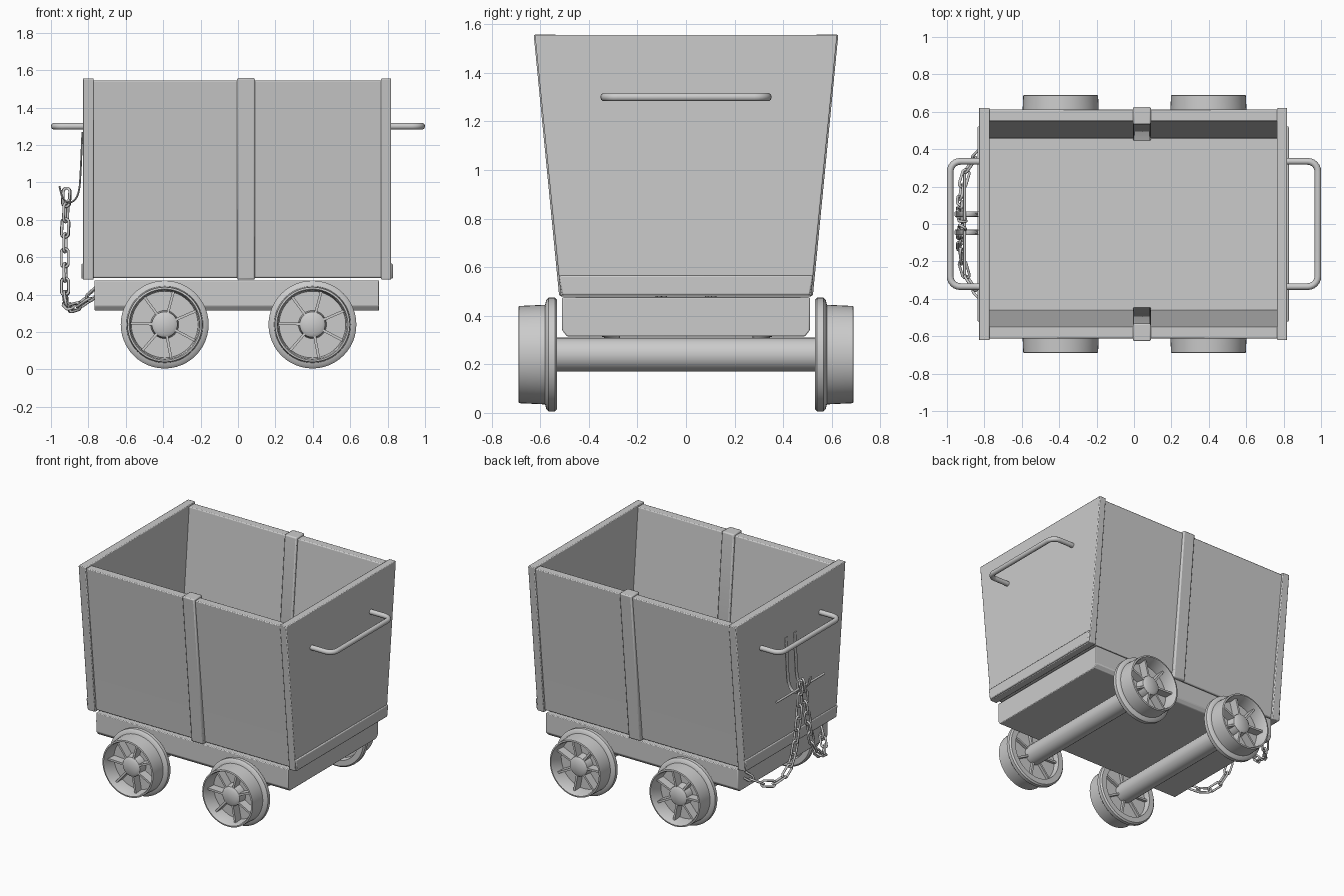
import bpy, bmesh, math
from mathutils import Vector, Matrix

if "Cube" in bpy.data.objects:
    bpy.data.objects.remove(bpy.data.objects["Cube"])


def finish(name, bm, bevel=0.0, segs=2):
    bmesh.ops.recalc_face_normals(bm, faces=bm.faces)
    me = bpy.data.meshes.new(name)
    bm.to_mesh(me)
    bm.free()
    me.shade_smooth()
    me.set_sharp_from_angle(angle=math.radians(35))
    ob = bpy.data.objects.new(name, me)
    bpy.context.collection.objects.link(ob)
    if bevel:
        mod = ob.modifiers.new("bevel", 'BEVEL')
        mod.width, mod.segments, mod.limit_method = bevel, segs, 'ANGLE'
    return ob


def prism(name, yz, x0, x1, bevel=0.0):
    """Extrude a y-z outline from x0 to x1."""
    bm = bmesh.new()
    f = bm.faces.new([bm.verts.new((x0, y, z)) for y, z in yz])
    ext = bmesh.ops.extrude_face_region(bm, geom=[f])
    vs = [v for v in ext["geom"] if isinstance(v, bmesh.types.BMVert)]
    bmesh.ops.translate(bm, vec=(x1 - x0, 0, 0), verts=vs)
    return finish(name, bm, bevel)


def tube(name, pts, r, cyclic=False, res=3):
    """Round bar along a list of points."""
    cu = bpy.data.curves.new(name, 'CURVE')
    cu.dimensions = '3D'
    cu.bevel_depth, cu.bevel_resolution, cu.use_fill_caps = r, res, True
    sp = cu.splines.new('POLY')
    sp.points.add(len(pts) - 1)
    for p, co in zip(sp.points, pts):
        p.co = (*co, 1)
    sp.use_cyclic_u = cyclic
    sp.use_smooth = True
    ob = bpy.data.objects.new(name, cu)
    bpy.context.collection.objects.link(ob)
    dg = bpy.context.evaluated_depsgraph_get()
    me = bpy.data.meshes.new_from_object(ob.evaluated_get(dg))
    bpy.data.objects.remove(ob)
    ob = bpy.data.objects.new(name, me)
    bpy.context.collection.objects.link(ob)
    return ob


def smooth_path(pts, n=12):
    """Catmull-Rom samples through the points."""
    p = [Vector(q) for q in pts]
    p = [2 * p[0] - p[1]] + p + [2 * p[-1] - p[-2]]
    out = []
    for i in range(1, len(p) - 2):
        a, b, c, d = p[i - 1:i + 3]
        for k in range(n):
            t = k / n
            out.append(0.5 * (2 * b + (c - a) * t + (2 * a - 5 * b + 4 * c - d) * t * t
                              + (3 * b - a - 3 * c + d) * t ** 3))
    return out + [p[-2]]


# Hollow body: side walls and floor
prism("body_shell", [(-0.612, 1.545), (-0.508, 0.57), (-0.50, 0.49), (0.50, 0.49), (0.508, 0.57),
                     (0.612, 1.545), (0.55, 1.545), (0.46, 0.56), (-0.46, 0.56), (-0.55, 1.545)],
      -0.79, 0.79, 0.006)

# End plates with a lower cross band
for side, xa, xb, xc in (("left", -0.83, -0.772, -0.838), ("right", 0.765, 0.818, 0.828)):
    prism(side + "_end_plate", [(-0.622, 1.556), (-0.515, 0.48), (0.515, 0.48), (0.622, 1.556)], xa, xb, 0.005)
    prism(side + "_end_band", [(-0.522, 0.565), (-0.51, 0.485), (0.51, 0.485), (0.522, 0.565)],
          xc, 0.78 * (1 if xc > 0 else -1), 0.006)

# Middle straps wrapping over both side walls
for side, s in (("front", -1), ("back", 1)):
    prism(side + "_strap", [(s * 0.627, 1.558), (s * 0.522, 0.48), (s * 0.47, 0.48), (s * 0.445, 0.555),
                            (s * 0.533, 1.558)], -0.005, 0.09, 0.008)

# Chassis block with chamfered lower corners
prism("chassis", [(-0.51, 0.476), (-0.51, 0.34), (-0.49, 0.315), (0.49, 0.315), (0.51, 0.34), (0.51, 0.476)],
      -0.768, 0.755, 0.005)

# Axles and flanged wheels
PROFILE = [(0, 0.66), (0.05, 0.66), (0.068, 0.648), (0.075, 0.59), (0.178, 0.59), (0.184, 0.68), (0.19, 0.69),
           (0.20, 0.688), (0.205, 0.58), (0.225, 0.575), (0.235, 0.565), (0.235, 0.54), (0.225, 0.53),
           (0.187, 0.53), (0.18, 0.57), (0, 0.57)]
for end, cx in (("left", -0.392), ("right", 0.398)):
    bm = bmesh.new()
    bmesh.ops.create_cone(bm, cap_ends=True, segments=24, radius1=0.07, radius2=0.07, depth=1.16,
                          matrix=Matrix.Translation((cx, 0, 0.24)) @ Matrix.Rotation(math.pi / 2, 4, 'X'))
    finish(end + "_axle", bm)
    for side, s in (("front", -1), ("back", 1)):
        bm = bmesh.new()
        vs = [bm.verts.new((r, y, 0)) for r, y in PROFILE]
        es = [bm.edges.new(p) for p in zip(vs, vs[1:])]
        bmesh.ops.spin(bm, geom=vs + es, cent=(0, 0, 0), axis=(0, 1, 0), angle=2 * math.pi, steps=48)
        bmesh.ops.remove_doubles(bm, verts=bm.verts, dist=1e-5)
        for k in range(7):  # spoke fins
            m = (Matrix.Rotation(math.radians(-75 + k * 360 / 7), 4, 'Y') @ Matrix.Translation((0.125, 0.6, 0))
                 @ Matrix.Diagonal((0.125, 0.10, 0.014, 1)))
            bmesh.ops.create_cube(bm, size=1, matrix=m)
        bmesh.ops.transform(bm, matrix=Matrix.Translation((cx, 0, 0.24)) @ Matrix.Diagonal((1, s, 1, 1)),
                            verts=bm.verts)
        finish(f"{side}_{end}_wheel", bm)

# Push handles with rounded corners
for side, s in (("left", -1), ("right", 1)):
    pts = [(s * 0.80, 0.335, 1.3)]
    for q in (1, -1):
        arc = [(s * (0.928 + 0.055 * math.cos(a)), q * (0.28 + 0.055 * math.sin(a)), 1.3)
               for a in (math.pi / 2 * i / 6 for i in range(7))]
        pts += arc[::-1] if q == 1 else arc
    pts.append((s * 0.80, -0.335, 1.3))
    tube(side + "_handle", pts, 0.018)

# Flat J-shaped hooks on the left end and the bar resting in them
HOOK = [(-0.832, 0, 1.27), (-0.842, 0, 1.05), (-0.85, 0, 0.96), (-0.87, 0, 0.91), (-0.905, 0, 0.893),
        (-0.938, 0, 0.92), (-0.955, 0, 0.98)]
for side, y in (("front", -0.045), ("back", 0.053)):
    ob = tube(side + "_hook", smooth_path(HOOK, 6), 0.005)
    ob.scale.y = 3
    ob.location.y = y
tube("hook_bar", [(-0.905, -0.27, 0.905), (-0.905, 0.27, 0.905)], 0.008)

# Chains from the bar down to both chassis corners
link = tube("chain_link", [(0.03 * (1 if math.cos(a) > 0 else -1) + 0.02 * math.cos(a), 0.02 * math.sin(a), 0)
                           for a in (math.pi / 8 * (i + 0.5) for i in range(16))], 0.0075, True, 2)
mesh = link.data
bpy.data.objects.remove(link)
for side, s in (("front", -1), ("back", 1)):
    path = smooth_path([(-0.918, s * 0.02, 0.92), (-0.925, s * 0.05, 0.7), (-0.925, s * 0.11, 0.47),
                        (-0.92, s * 0.19, 0.365), (-0.89, s * 0.29, 0.33), (-0.83, s * 0.37, 0.355),
                        (-0.765, s * 0.43, 0.41)], 40)
    last, n = path[0], 0
    for a, b in zip(path, path[1:]):
        if n and (a - last).length < 0.08:
            continue
        last = a
        ob = bpy.data.objects.new(f"{side}_chain_link_{n}", mesh)
        bpy.context.collection.objects.link(ob)
        rot = (b - a).to_track_quat('X', 'Z').to_matrix().to_4x4()
        ob.matrix_world = Matrix.Translation(a) @ rot @ Matrix.Rotation(math.pi / 2 * (n % 2) + 0.3, 4, 'X')
        n += 1
